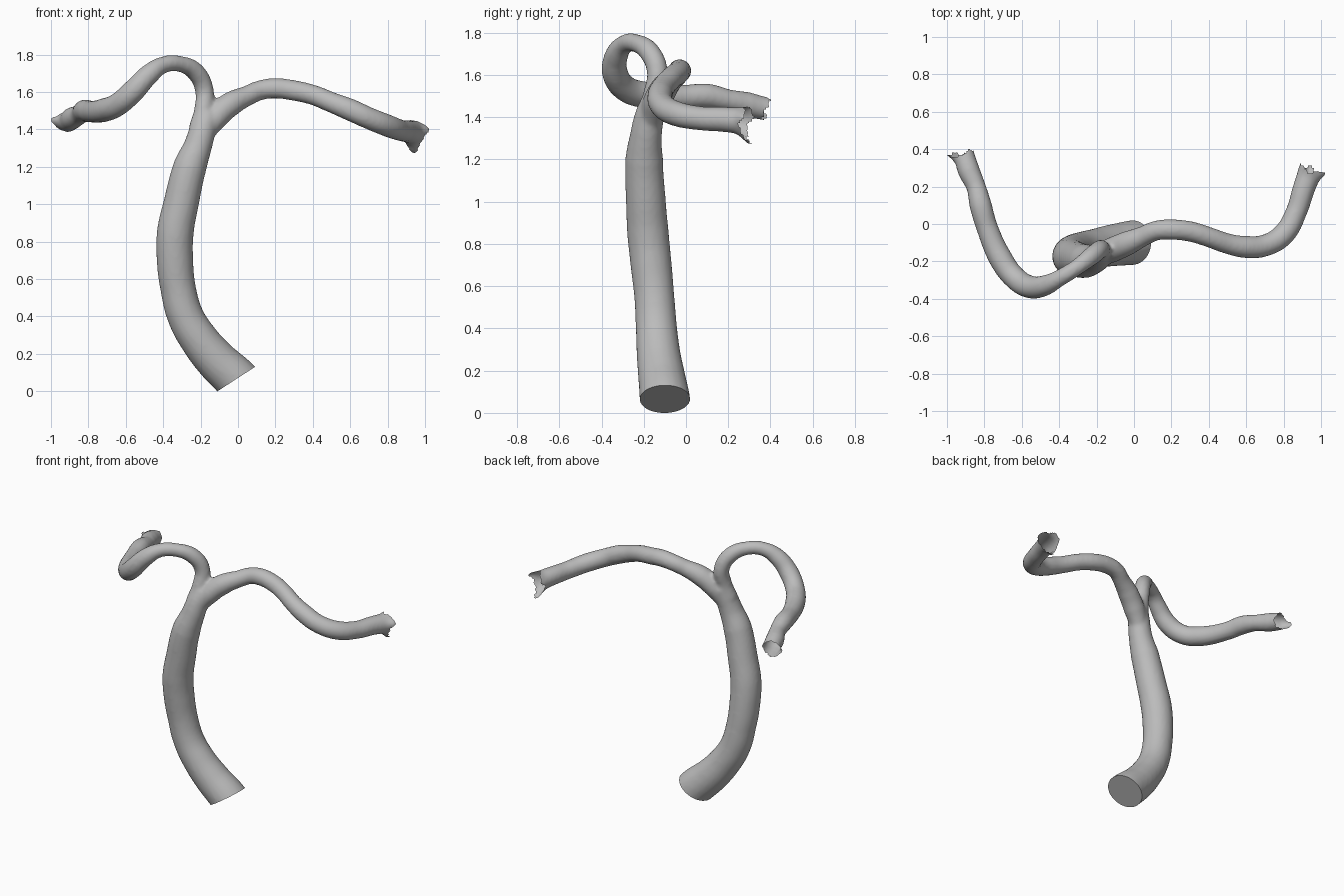
import bpy
import bmesh
import math
from mathutils import Vector

cube = bpy.data.objects.get("Cube")
if cube:
    bpy.data.objects.remove(cube, do_unlink=True)

grey = bpy.data.materials.new("plain_grey")
grey.use_nodes = True
colour = (0.5, 0.5, 0.5, 1)
grey.diffuse_color = colour
grey.node_tree.nodes["Principled BSDF"].inputs["Base Color"].default_value = colour

# Centre lines: x, y, z, radius
trunk = [(.09, -.09, -.05, .125), (-.01, -.10, .065, .12), (-.12, -.115, .17, .112),
         (-.21, -.13, .28, .104), (-.28, -.14, .40, .098), (-.32, -.15, .55, .095),
         (-.337, -.165, .70, .098), (-.335, -.18, .85, .099), (-.305, -.19, 1.0, .095),
         (-.257, -.198, 1.2, .09), (-.215, -.19, 1.31, .076), (-.185, -.172, 1.41, .07),
         (-.16, -.15, 1.48, .06)]
right_branch = [(-.205, -.175, 1.40, .06), (-.185, -.155, 1.5, .05), (-.18, -.135, 1.61, .05),
                (-.225, -.17, 1.705, .05), (-.31, -.235, 1.75, .043), (-.40, -.29, 1.745, .045),
                (-.48, -.33, 1.69, .056), (-.56, -.335, 1.605, .062), (-.64, -.285, 1.535, .062),
                (-.71, -.19, 1.505, .064), (-.785, -.02, 1.495, .058), (-.82, .10, 1.5, .06),
                (-.845, .20, 1.48, .052), (-.885, .29, 1.46, .06), (-.91, .38, 1.44, .055),
                (-.925, .46, 1.43, .055)]
left_branch = [(-.19, -.17, 1.37, .055), (-.12, -.14, 1.465, .068), (-.04, -.105, 1.535, .066),
               (.05, -.065, 1.58, .054), (.12, -.035, 1.61, .053), (.20, -.03, 1.62, .055),
               (.30, -.04, 1.608, .055), (.40, -.07, 1.585, .054), (.50, -.105, 1.545, .055),
               (.60, -.123, 1.505, .06), (.70, -.115, 1.46, .059), (.80, -.055, 1.42, .06),
               (.87, .07, 1.395, .057), (.905, .18, 1.39, .06), (.94, .28, 1.38, .064),
               (.965, .37, 1.37, .064)]


def tube(points):
    """Swept round tube with a varying radius, returned as a mesh."""
    curve = bpy.data.curves.new("path", "CURVE")
    curve.dimensions = "3D"
    curve.bevel_depth = 1
    curve.bevel_resolution = 8
    curve.resolution_u = 8
    curve.use_fill_caps = True
    spline = curve.splines.new("BEZIER")
    spline.bezier_points.add(len(points) - 1)
    for p, (x, y, z, r) in zip(spline.bezier_points, points):
        p.co = (x, y, z)
        p.radius = r
        p.handle_left_type = p.handle_right_type = "AUTO"
    helper = bpy.data.objects.new("path", curve)
    bpy.context.collection.objects.link(helper)
    bpy.context.view_layer.update()
    graph = bpy.context.evaluated_depsgraph_get()
    mesh = bpy.data.meshes.new_from_object(helper.evaluated_get(graph))
    bpy.data.objects.remove(helper, do_unlink=True)
    return mesh


# Blend the three tubes into one skin
bm = bmesh.new()
for path in (trunk, right_branch, left_branch):
    bm.from_mesh(tube(path))
bmesh.ops.remove_doubles(bm, verts=bm.verts, dist=1e-5)
mesh = bpy.data.meshes.new("branching_tube")
bm.to_mesh(mesh)
bm.free()
body = bpy.data.objects.new("branching_tube", mesh)
bpy.context.collection.objects.link(body)
remesh = body.modifiers.new("blend", "REMESH")
remesh.mode = "VOXEL"
remesh.voxel_size = 0.011
relax = body.modifiers.new("relax", "SMOOTH")
relax.factor = 0.5
relax.iterations = 8
bpy.context.view_layer.update()
graph = bpy.context.evaluated_depsgraph_get()
body_mesh = bpy.data.meshes.new_from_object(body.evaluated_get(graph))
body.modifiers.clear()
body.data = body_mesh

bm = bmesh.new()
bm.from_mesh(body_mesh)

# Flat slanted foot, closed with a cap
cut = bmesh.ops.bisect_plane(bm, geom=bm.verts[:] + bm.edges[:] + bm.faces[:],
                             plane_co=(-.01, -.1, .065), plane_no=(.545, 0, -.84),
                             clear_outer=True)
rim = [e for e in cut["geom_cut"] if isinstance(e, bmesh.types.BMEdge)]
bmesh.ops.holes_fill(bm, edges=rim, sides=0)


def ragged_end(centre, axis, waves, spikes):
    """Open a branch end along a wavy edge and pull out torn points."""
    centre, axis = Vector(centre), Vector(axis).normalized()
    side = axis.cross(Vector((0, 0, 1))).normalized()
    up = side.cross(axis)

    def excess(co):
        d = co - centre
        angle = math.atan2(d.dot(up), d.dot(side))
        return d.dot(axis) - 0.014 * math.sin(waves * angle) - 0.006 * math.sin(7 * angle)

    near = [f for f in bm.faces if (f.calc_center_median() - centre).length < 0.25]
    torn = [f for f in near if excess(f.calc_center_median()) > 0]
    bmesh.ops.delete(bm, geom=torn, context="FACES")
    for v in bm.verts:
        d = v.co - centre
        if d.length > 0.14:
            continue
        along = d.dot(axis)
        radial = (d - axis * along).normalized()
        fade = min(max((along + 0.06) / 0.06, 0), 1) ** 2
        for direction, length in spikes:
            pull = Vector(direction).normalized()
            v.co += pull * length * fade * max(0, radial.dot(pull)) ** 5


ragged_end((-.907, .375, 1.442), (-.15, 1, -.1), 2, [((-1, 0, .1), .04)])
ragged_end((.942, .285, 1.38), (.35, 1, -.1), 3,
           [((0, .25, -1), .055), ((.95, -.3, .25), .02), ((-.3, 0, 1), .015)])

bmesh.ops.recalc_face_normals(bm, faces=bm.faces)
bm.to_mesh(body_mesh)
bm.free()

body_mesh.materials.clear()
body_mesh.materials.append(grey)
bpy.context.view_layer.objects.active = body
body.select_set(True)
bpy.ops.object.shade_smooth_by_angle(angle=math.radians(40))
